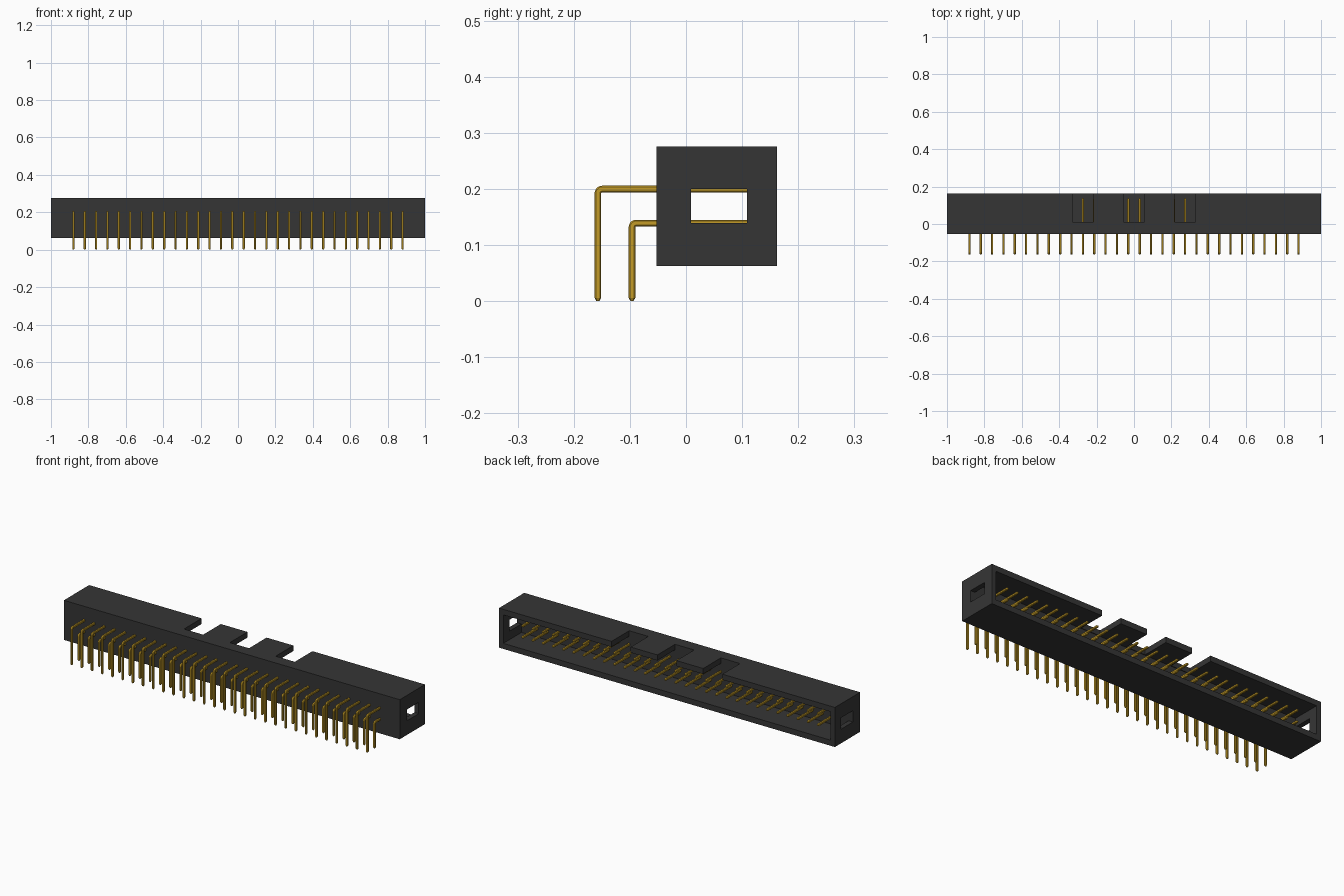
import bpy, bmesh, math
from mathutils import Vector

cube = bpy.data.objects.get("Cube")
if cube:
    bpy.data.objects.remove(cube, do_unlink=True)


def material(name, rgb):
    m = bpy.data.materials.new(name)
    m.use_nodes = True
    m.diffuse_color = (*rgb, 1)
    m.node_tree.nodes["Principled BSDF"].inputs["Base Color"].default_value = (*rgb, 1)
    return m


def add_object(name, bm, mat):
    bmesh.ops.recalc_face_normals(bm, faces=bm.faces)
    mesh = bpy.data.meshes.new(name)
    bm.to_mesh(mesh)
    bm.free()
    mesh.materials.append(mat)
    ob = bpy.data.objects.new(name, mesh)
    bpy.context.collection.objects.link(ob)
    return ob


def box(name, x, y, z, mat):
    bm = bmesh.new()
    bmesh.ops.create_cube(bm, size=1)
    for v in bm.verts:
        v.co = [r[0] if c < 0 else r[1] for c, r in zip(v.co, (x, y, z))]
    return add_object(name, bm, mat)


black = material("black_plastic", (0.036, 0.036, 0.036))
gold = material("gold_metal", (0.55, 0.33, 0.02))

PITCH, COLUMNS = 0.0607, 30
HALF = 0.0059          # half thickness of a pin
MID_Z = 0.1695         # height of the housing centre
FLOOR = 0.008          # depth of the cavity floor

# Housing: a long box, open at the back
housing = box("housing", (-1, 1), (-0.0525, 0.162), (0.063, 0.276), black)
cutters = [
    box("cavity_cutter", (-0.974, 0.974), (FLOOR, 0.3), (0.093, 0.246), black),
    box("end_window_cutter", (-1.1, 1.1), (FLOOR + 0.0005, 0.109), (0.139, 0.2), black),
]
# Key notches in the top wall
for x in (-0.273, 0, 0.273):
    cutters.append(box("notch_cutter", (x - 0.057, x + 0.057), (0.012, 0.3),
                       (0.2, 0.3), black))
for c in cutters:
    c.hide_render = True
    mod = housing.modifiers.new(c.name, "BOOLEAN")
    mod.operation, mod.solver, mod.object = "DIFFERENCE", "EXACT", c

# Bake the cuts and remove the helpers
deps = bpy.context.evaluated_depsgraph_get()
cut_mesh = bpy.data.meshes.new_from_object(housing.evaluated_get(deps))
housing.modifiers.clear()
housing.data = cut_mesh
for c in cutters:
    bpy.data.objects.remove(c, do_unlink=True)


def pin_row(name, y, z):
    """A bent pin with a chamfered square section, swept and repeated along x."""
    r, tip, back = 0.0075, 0.006, 0.138
    # Path rings: (y, z, direction angle, scale)
    up, flat = math.pi / 2, 0.0
    rings = [(y, 0.0, up, 0.45), (y, tip, up, 1)]
    for i in range(6):
        a = up * i / 5
        rings.append((y + r - r * math.cos(a), z - r + r * math.sin(a), up - a, 1))
    rings += [(back - tip, z, flat, 1), (back, z, flat, 0.45)]

    c = HALF - 0.0022
    section = [(HALF, -c), (HALF, c), (c, HALF), (-c, HALF),
               (-HALF, c), (-HALF, -c), (-c, -HALF), (c, -HALF)]
    bm = bmesh.new()
    loops = []
    for py, pz, a, s in rings:
        normal = Vector((0, -math.sin(a), math.cos(a)))
        loops.append([bm.verts.new(Vector((u * s, py, pz)) + normal * v * s)
                      for u, v in section])
    for p, q in zip(loops, loops[1:]):
        for i in range(8):
            j = (i + 1) % 8
            bm.faces.new((p[i], p[j], q[j], q[i]))
    bm.faces.new(loops[0])
    bm.faces.new(loops[-1])
    ob = add_object(name, bm, gold)
    ob.location.x = -PITCH * (COLUMNS - 1) / 2
    arr = ob.modifiers.new("columns", "ARRAY")
    arr.count = COLUMNS
    arr.use_relative_offset = False
    arr.use_constant_offset = True
    arr.constant_offset_displace = (PITCH, 0, 0)


# Two rows of right-angle pins
pin_row("upper_pins", -0.157, MID_Z + PITCH / 2)
pin_row("lower_pins", -0.157 + PITCH, MID_Z - PITCH / 2)
